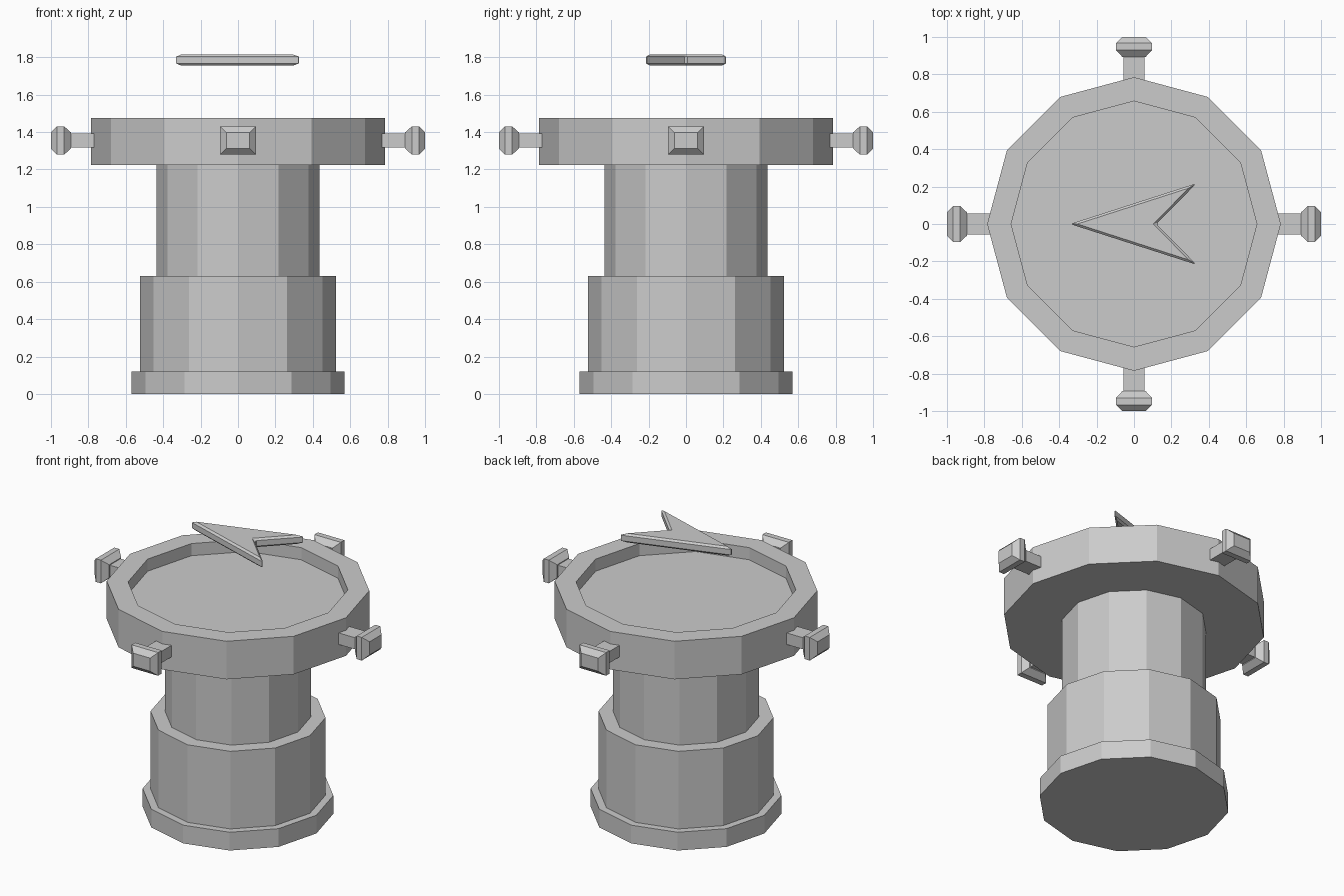
import bpy
import bmesh
from math import cos, sin, pi
from mathutils import Matrix, Vector

cube = bpy.data.objects.get("Cube")
if cube:
    bpy.data.objects.remove(cube, do_unlink=True)

SIDES = 12
stone = bpy.data.materials.new("light_grey")
stone.use_nodes = True
stone.diffuse_color = (0.6, 0.6, 0.6, 1)
stone.node_tree.nodes["Principled BSDF"].inputs["Base Color"].default_value = (0.6, 0.6, 0.6, 1)


def finish(name, bm):
    bmesh.ops.recalc_face_normals(bm, faces=bm.faces)
    mesh = bpy.data.meshes.new(name)
    bm.to_mesh(mesh)
    bm.free()
    mesh.materials.append(stone)
    obj = bpy.data.objects.new(name, mesh)
    bpy.context.scene.collection.objects.link(obj)
    return obj


def loft(name, rings):
    """Skin closed rings of points and cap both ends."""
    bm = bmesh.new()
    loops = [[bm.verts.new(p) for p in ring] for ring in rings]
    n = len(loops[0])
    for a, b in zip(loops, loops[1:]):
        for i in range(n):
            j = (i + 1) % n
            bm.faces.new((a[i], a[j], b[j], b[i]))
    bm.faces.new(loops[0])
    bm.faces.new(loops[-1])
    return finish(name, bm)


def lathe(name, profile):
    return loft(name, [[(r * cos(2 * pi * i / SIDES), r * sin(2 * pi * i / SIDES), z)
                        for i in range(SIDES)] for r, z in profile])


# Stepped pedestal
lathe("base_plinth", [(0.57, 0), (0.57, 0.12)])
lathe("lower_column", [(0.523, 0.12), (0.523, 0.63)])
lathe("upper_column", [(0.435, 0.63), (0.435, 1.225)])

# Dial with a raised rim around a sunken floor
lathe("dial", [(0.785, 1.225), (0.785, 1.475), (0.657, 1.475), (0.657, 1.395)])

# Four handles: rectangular stem and faceted knob
stem = [(0.72, 0.056, 0.038), (0.9, 0.056, 0.038)]
knob = [(0.893, 0.062, 0.043), (0.93, 0.096, 0.076),
        (0.967, 0.096, 0.076), (1.0, 0.062, 0.043)]
for k, side in enumerate(("left", "back", "right", "front")):
    turn = Matrix.Rotation(k * pi / 2, 4, "Z")
    for part, profile in (("stem", stem), ("knob", knob)):
        rings = [[turn @ Vector((x, sy * w, 1.355 + sz * h))
                  for sy, sz in ((-1, -1), (1, -1), (1, 1), (-1, 1))]
                 for x, w, h in profile]
        loft(f"{side}_handle_{part}", rings)

# Floating arrow pointer with chamfered edges
outline = [(-0.342, 0), (0.335, -0.218), (0.12, 0), (0.335, 0.218)]
arrow = loft("arrow_pointer", [[(x, y, z) for x, y in outline] for z in (1.755, 1.815)])
bevel = arrow.modifiers.new("chamfer", "BEVEL")
bevel.width = 0.012
bevel.segments = 1
bevel.limit_method = "ANGLE"
